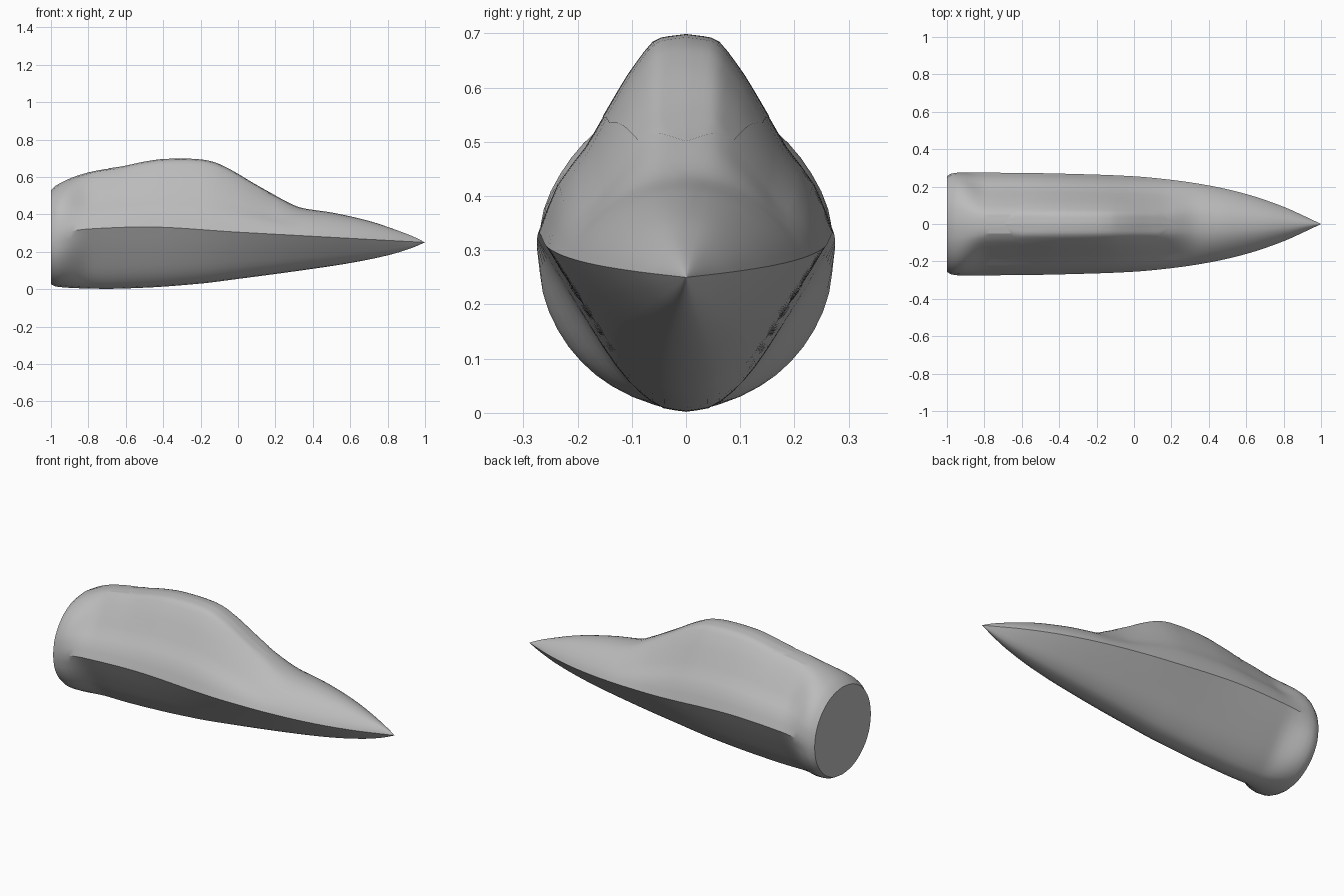
import bpy, bmesh, math

if "Cube" in bpy.data.objects:
    bpy.data.objects.remove(bpy.data.objects["Cube"])

grey = bpy.data.materials.new("hull_grey")
grey.diffuse_color = (0.5, 0.5, 0.5, 1)
grey.use_nodes = True
grey.node_tree.nodes["Principled BSDF"].inputs["Base Color"].default_value = grey.diffuse_color

# Side and plan profiles along x
TOP = [(-1, .53), (-.975, .553), (-.85, .61), (-.75, .635), (-.62, .655), (-.5, .68), (-.4, .694),
       (-.3, .697), (-.2, .692), (-.13, .678), (-.06, .648), (.1, .555), (.2, .5), (.34, .435),
       (.5, .41), (.7, .365), (.85, .315), (.94, .28), (1, .25)]
BOTTOM = [(-1, .027), (-.975, .014), (-.85, .005), (-.7, .002), (-.5, .008), (-.2, .03), (0, .055),
          (.3, .095), (.6, .14), (.8, .181), (.92, .217), (1, .25)]
CHINE = [(-1, .278), (-.95, .295), (-.88, .312), (-.8, .322), (-.5, .333), (0, .305), (1, .25)]
WIDTH = [(-1, .257), (-.975, .27), (-.93, .275), (-.6, .273), (-.2, .264), (0, .255), (.2, .236),
         (.4, .206), (.6, .16), (.8, .092), (.92, .038), (1, 0)]

# Normalised quarter sections, from the side edge to the centre line
ROUND = [(math.cos(math.radians(15 * i)), math.sin(math.radians(15 * i))) for i in range(7)]
CANOPY = [(1, 0), (.877, .247), (.69, .438), (.56, .603), (.354, .849), (.187, .98), (0, 1)]
NOSE = [(1, 0), (.93, .2), (.8, .45), (.6, .71), (.4, .88), (.2, .97), (0, 1)]
KEEL = [(1, 0), (.82, .27), (.64, .52), (.47, .74), (.31, .89), (.15, .98), (0, 1)]


def curve(pts, x):
    """Smooth interpolation through (x, value) points with limited slopes."""
    n = len(pts)
    d = [(pts[i + 1][1] - pts[i][1]) / (pts[i + 1][0] - pts[i][0]) for i in range(n - 1)]
    i = 0
    while i < n - 2 and x > pts[i + 1][0]:
        i += 1

    def slope(k):
        if k == 0 or k == n - 1:
            return d[0] if k == 0 else d[-1]
        a, b = d[k - 1], d[k]
        return 0 if a * b <= 0 else 2 * a * b / (a + b)
    h = pts[i + 1][0] - pts[i][0]
    t = (x - pts[i][0]) / h
    return ((2 * t**3 - 3 * t**2 + 1) * pts[i][1] + (t**3 - 2 * t**2 + t) * h * slope(i)
            + (3 * t**2 - 2 * t**3) * pts[i + 1][1] + (t**3 - t**2) * h * slope(i + 1))


def step(a, b, x):
    t = min(1, max(0, (x - a) / (b - a)))
    return t * t * (3 - 2 * t)


def mix(A, B, f):
    return [(p[0] + (q[0] - p[0]) * f, p[1] + (q[1] - p[1]) * f) for p, q in zip(A, B)]


def quarter(x, upper, steps=12):
    """Points (y, z) of one quarter of the hull section at x."""
    back = step(-.96, -.78, x)
    if upper:
        sec = mix(ROUND, mix(CANOPY, NOSE, step(.15, .4, x)), back)
        edge = TOP
    else:
        sec, edge = mix(ROUND, KEEL, back), BOTTOM
    zc, w = curve(CHINE, x), curve(WIDTH, x)
    h = curve(edge, x) - zc
    ys = [(i / 6, p[0]) for i, p in enumerate(sec)]
    zs = [(i / 6, p[1]) for i, p in enumerate(sec)]
    return [(w * curve(ys, k / steps), zc + h * curve(zs, k / steps)) for k in range(steps + 1)]


def finish(name, bm, angle):
    bmesh.ops.remove_doubles(bm, verts=bm.verts, dist=1e-5)
    bmesh.ops.recalc_face_normals(bm, faces=bm.faces)
    me = bpy.data.meshes.new(name)
    bm.to_mesh(me)
    bm.free()
    me.materials.append(grey)
    ob = bpy.data.objects.new(name, me)
    bpy.context.collection.objects.link(ob)
    bpy.ops.object.select_all(action='DESELECT')
    ob.select_set(True)
    bpy.context.view_layer.objects.active = ob
    bpy.ops.object.shade_smooth_by_angle(angle=math.radians(angle))


def loft(bm, rows, closed):
    for a, b in zip(rows, rows[1:]):
        n = len(a)
        for i in range(n if closed else n - 1):
            j = (i + 1) % n
            bm.faces.new((a[i], a[j], b[j], b[i]))


# Fuselage: lofted rings with a flat rear cap
bm = bmesh.new()
xs = [-1, -.975] + [-.95 + 1.9 * i / 64 for i in range(65)] + [.965, .98, .99, 1]
rings = []
for x in xs:
    up, low = quarter(x, True), quarter(x, False)
    half = up[::-1] + low[1:]
    ring = half + [(-y, z) for y, z in half[-2:0:-1]]
    rings.append([bm.verts.new((x, y, z)) for y, z in ring])
loft(bm, rings, True)
bm.faces.new(rings[0])
finish("fuselage", bm, 24)

# Canopy: thin panel lying on the hull inside its six-sided outline
OUTLINE = [(-.69, .003), (-.6, .132), (-.45, .15), (-.3, .155), (-.1, .142), (.13, .088), (.2, .003)]
bm = bmesh.new()
rows = []
for i in range(49):
    x = -.69 + .89 * i / 48
    k = next(k for k in range(6) if x <= OUTLINE[k + 1][0] + 1e-6)
    (x0, y0), (x1, y1) = OUTLINE[k:k + 2]
    limit = y0 + (y1 - y0) * (x - x0) / (x1 - x0)
    prof = quarter(x, True, 48)[::-1]
    row = []
    for j in range(-10, 11):
        y = abs(limit * j / 10)
        m = next(m for m in range(48) if prof[m + 1][0] >= y)
        (a, za), (b, zb) = prof[m:m + 2]
        z = za + (zb - za) * (y - a) / (b - a)
        row.append(bm.verts.new((x, limit * j / 10, z + .002)))
    rows.append(row)
loft(bm, rows, False)
finish("canopy", bm, 40)
